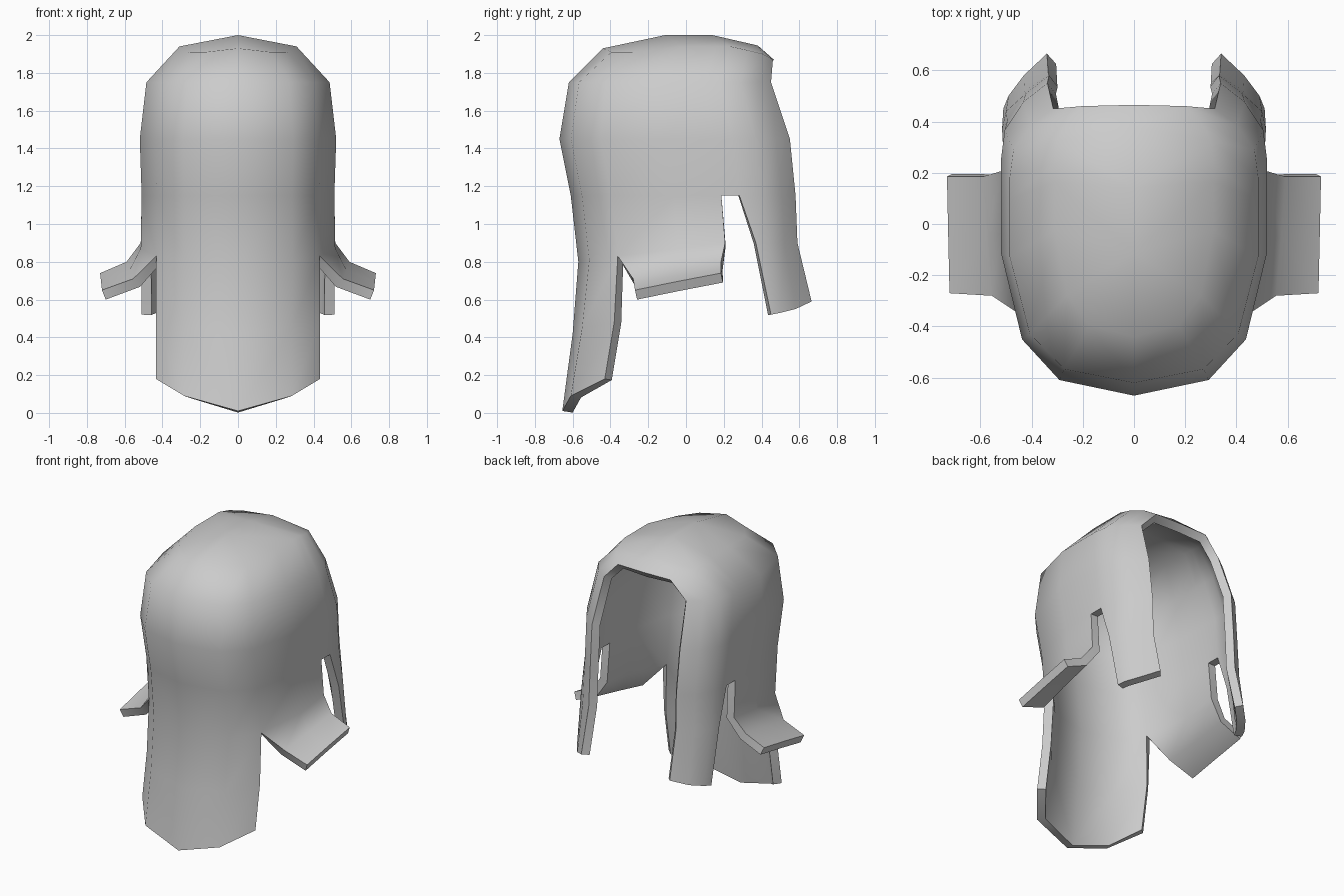
import bpy
import bmesh

THICKNESS = 0.055

default_cube = bpy.data.objects.get("Cube")
if default_cube:
    bpy.data.objects.remove(default_cube, do_unlink=True)


def make_material(name, colour):
    material = bpy.data.materials.new(name)
    material.use_nodes = True
    material.diffuse_color = colour
    shader = material.node_tree.nodes["Principled BSDF"]
    shader.inputs["Base Color"].default_value = colour
    return material


# Half outline of the shell, from front centre round the side to the back opening:
# (share of half width, share of depth)
OUTLINE = [(0, 0), (.56, .05), (.84, .18), (1, .46), (1, .67),
           (1, .75), (.97, .85), (.83, .94), (.65, 1)]

# Rings from crown to hem: (half width, front y, back y, height)
RINGS = [(.31, -.44, .46, 1.94), (.485, -.62, .45, 1.75), (.52, -.67, .55, 1.45),
         (.51, -.61, .58, 1.15), (.515, -.57, .59, .9)]

bm = bmesh.new()


def ring_verts(half_width, front, back, height):
    return [bm.verts.new((half_width * u, front + (back - front) * t, height))
            for u, t in OUTLINE]


def bridge(upper, lower):
    """Join two rows of vertices with outward-facing quads."""
    for i in range(len(upper) - 1):
        bm.faces.new((lower[i], lower[i + 1], upper[i + 1], upper[i]))


def extend(row, *point_rows):
    """Grow a flap downward from a row of vertices."""
    for points in point_rows:
        new_row = [bm.verts.new(p) for p in points]
        bridge(row, new_row)
        row = new_row


rings = [ring_verts(*ring) for ring in RINGS]
crown, hem = rings[0], rings[-1]

# Crown slopes down to the front corners and to the back opening
for index, height in ((0, 1.93), (1, 1.91), (2, 1.91), (6, 1.92), (7, 1.9), (8, 1.87)):
    crown[index].co.z = height

# Hem rises from the front notch to the rear of the side flap
for index, height in ((0, .8), (1, .81), (2, .83), (3, .87)):
    hem[index].co.z = height
hem[5].co.y = .37
hem[6].co.y = .44

for upper, lower in zip(rings[:3], rings[1:4]):
    bridge(upper, lower)

# The last band is split by the notch behind the side flap
bridge(rings[3][:5], hem[:5])
bridge(rings[3][5:], hem[5:])

# Crown top, joined to a spine along the middle
spine = [bm.verts.new((0, y, z)) for y, z in
         ((-.11, 2), (.14, 2), (.38, 1.945), (.465, 1.87))]
bm.faces.new((*crown[0:3], spine[0]))
for s in range(3):
    c = 2 + 2 * s
    bm.faces.new((spine[s], crown[c], crown[c + 1]))
    bm.faces.new((spine[s], crown[c + 1], crown[c + 2], spine[s + 1]))

# Long front flap with a pointed end
extend(hem[:3],
       [(0, -.6, .42), (.285, -.55, .45), (.435, -.38, .48)],
       [(0, -.655, .01), (.285, -.61, .09), (.435, -.43, .18)])

# Side flap flaring outward
extend(hem[2:5],
       [(.555, -.28, .71), (.575, -.05, .755), (.59, .185, .8)],
       [(.72, -.27, .65), (.725, -.05, .695), (.73, .185, .74)])

# Narrow back flap
extend(hem[5:],
       [(.51, .45, .52), (.49, .5, .53), (.43, .58, .55), (.34, .665, .59)])

mesh = bpy.data.meshes.new("hair_shell")
bm.to_mesh(mesh)
bm.free()
shell = bpy.data.objects.new("hair_shell", mesh)
bpy.context.collection.objects.link(shell)
mesh.materials.append(make_material("plain_grey", (.6, .6, .6, 1)))

# Mirror to the other side, then thicken inward
mirror = shell.modifiers.new("mirror", "MIRROR")
mirror.use_clip = True
solid = shell.modifiers.new("thickness", "SOLIDIFY")
solid.thickness = THICKNESS
solid.offset = -1
solid.use_even_offset = True

bpy.ops.object.select_all(action="DESELECT")
shell.select_set(True)
bpy.context.view_layer.objects.active = shell
for name in ("mirror", "thickness"):
    bpy.ops.object.modifier_apply(modifier=name)
bpy.ops.object.shade_smooth_by_angle(angle=1.0)
